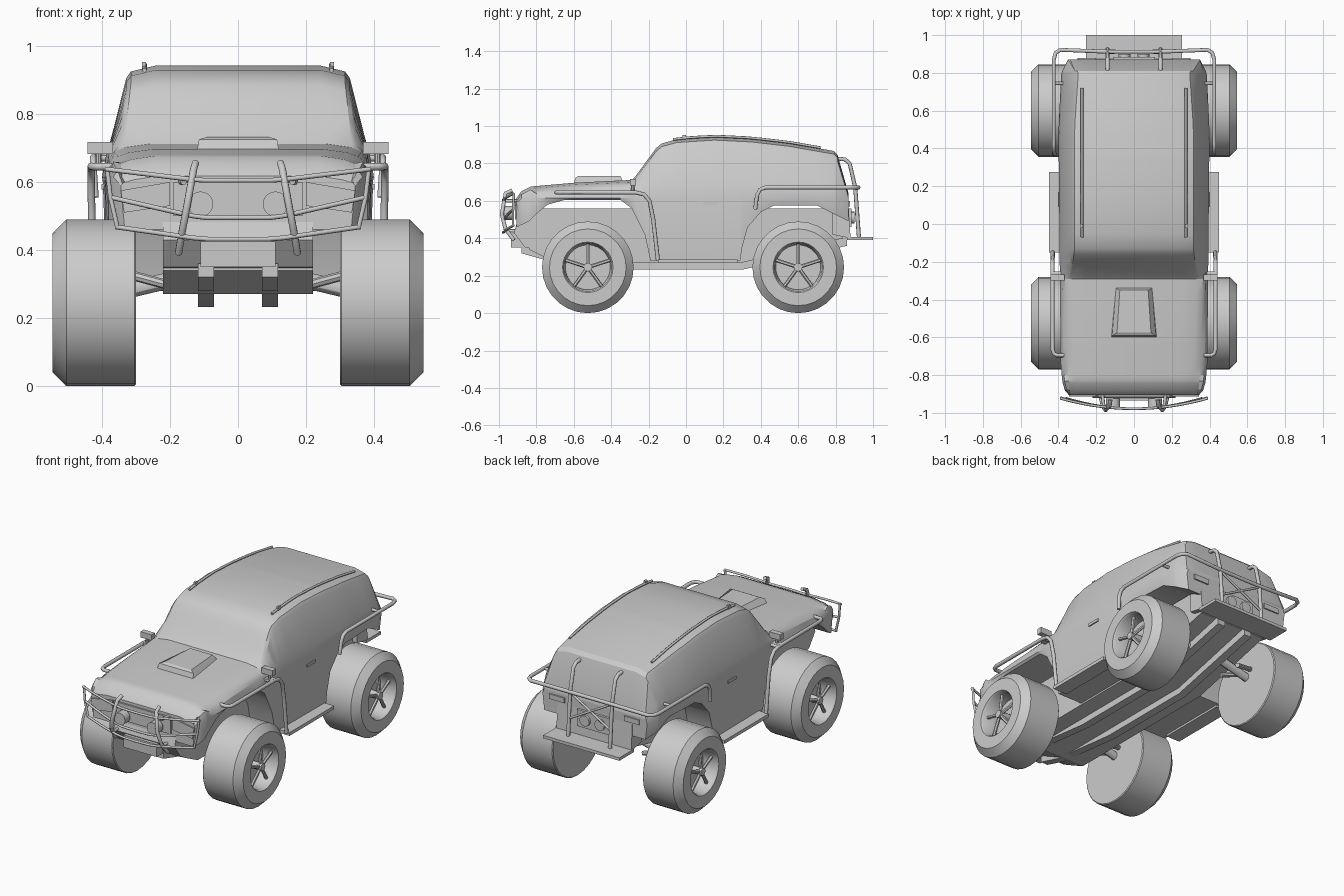
import bpy, bmesh, math
from mathutils import Vector, Matrix

if "Cube" in bpy.data.objects:
    bpy.data.objects.remove(bpy.data.objects["Cube"], do_unlink=True)

grey = bpy.data.materials.new("plain_grey")
grey.use_nodes = True
COLOUR = (0.6, 0.6, 0.6, 1)
grey.diffuse_color = COLOUR
grey.node_tree.nodes["Principled BSDF"].inputs["Base Color"].default_value = COLOUR


def finish(name, bm, angle=30):
    bmesh.ops.recalc_face_normals(bm, faces=bm.faces)
    mesh = bpy.data.meshes.new(name)
    bm.to_mesh(mesh)
    bm.free()
    mesh.materials.append(grey)
    ob = bpy.data.objects.new(name, mesh)
    bpy.context.collection.objects.link(ob)
    bpy.ops.object.select_all(action='DESELECT')
    ob.select_set(True)
    bpy.context.view_layer.objects.active = ob
    bpy.ops.object.shade_smooth_by_angle(angle=math.radians(angle))
    return ob


def skin(name, rings, angle=30):
    """Join equal closed rings of points and cap both ends."""
    bm = bmesh.new()
    loops = [[bm.verts.new(p) for p in r] for r in rings]
    n = len(loops[0])
    for a, b in zip(loops, loops[1:]):
        for i in range(n):
            j = (i + 1) % n
            bm.faces.new((a[i], a[j], b[j], b[i]))
    bm.faces.new(loops[0])
    bm.faces.new(loops[-1])
    return finish(name, bm, angle)


def slab(name, x0, x1, profile):
    """Side profile of (y, z) points stretched from x0 to x1."""
    return skin(name, [[(x, y, z) for y, z in profile] for x in (x0, x1)], 20)


def box(name, x0, x1, y0, y1, z0, z1):
    return slab(name, x0, x1, [(y0, z0), (y1, z0), (y1, z1), (y0, z1)])


def tube(name, pts, r=0.009, closed=False):
    curve = bpy.data.curves.new(name, 'CURVE')
    curve.dimensions = '3D'
    curve.bevel_depth = r
    curve.bevel_resolution = 2
    curve.use_fill_caps = True
    sp = curve.splines.new('POLY')
    sp.points.add(len(pts) - 1)
    sp.use_cyclic_u = closed
    for p, co in zip(sp.points, pts):
        p.co = (*co, 1)
    curve.materials.append(grey)
    bpy.context.collection.objects.link(bpy.data.objects.new(name, curve))


def mirrored(pts, s):
    return [(s * x, y, z) for x, y, z in pts]


def rod(name, a, b, r, sides=16):
    a, b = Vector(a), Vector(b)
    bm = bmesh.new()
    turn = (b - a).to_track_quat('Z', 'Y').to_matrix().to_4x4()
    bmesh.ops.create_cone(bm, cap_ends=True, segments=sides, radius1=r, radius2=r,
                          depth=(b - a).length, matrix=Matrix.Translation((a + b) / 2) @ turn)
    return finish(name, bm)


def interp(table, y):
    for (y0, a), (y1, b) in zip(table, table[1:]):
        if y <= y1:
            return a + (b - a) * max(0, (y - y0) / (y1 - y0))
    return table[-1][1]


# Body: cross-sections driven by top line, underside line and widths
top = [(-.905, .62), (-.88, .655), (-.83, .68), (-.6, .70), (-.29, .715), (-.27, .735),
       (-.16, .885), (-.13, .91), (-.05, .932), (.15, .945), (.35, .935), (.55, .912),
       (.79, .87), (.81, .85), (.87, .64)]
under = [(-.905, .46), (-.84, .49), (-.8, .53), (-.74, .58), (-.65, .605), (-.35, .605),
         (-.29, .56), (-.22, .42), (-.19, .28), (.29, .28), (.30, .35), (.33, .46),
         (.4, .54), (.47, .575), (.7, .575), (.79, .53), (.87, .49)]
shoulder = [(-.905, .32), (-.83, .325), (-.28, .345), (-.14, .325), (.5, .325), (.8, .305), (.87, .33)]
waist = [(-.905, .345), (-.87, .375), (-.75, .388), (.5, .40), (.8, .385), (.87, .35)]
rings = []
for y in sorted({t[0] for t in top + under}):
    t, u, sh, w = (interp(k, y) for k in (top, under, shoulder, waist))
    crease = max(.615, u + .004) if t > .64 else .59
    belt = min(.68, t - .045) if t > .68 else t - .02
    belt = max(belt, crease + .004)
    cabin = min(1, max(0, (t - .715) / .15))
    half = [(sh * .75, t - .003), (sh - .01, t - .014 - .006 * cabin),
            (sh + (.004 if cabin else .02), t - .025 - .015 * cabin),
            (w - .012, belt), (w, crease), (w - .012, u)]
    rings.append([(x, y, z) for x, z in half] + [(-x, y, z) for x, z in reversed(half)])
skin("body_shell", rings, 28)

# Nose panels and bumper
box("grille", -.19, .19, -.915, -.9, .5, .6)
slab("front_bumper", -.22, .22, [(-.92, .43), (-.86, .35), (-.72, .33), (-.72, .5), (-.9, .5)])
box("winch_cover", -.11, .11, -.935, -.85, .35, .425)
for s in (1, -1):
    skin("headlight", [[(s * x, y, z) for x, z in ((.2, .53), (.335, .51), (.345, .575), (.2, .6))]
                       for y in (-.9, -.913)])
    rod("driving_light", (s * .11, -.975, .535), (s * .11, -.925, .535), .037, 20)

# Hood scoop
scoop = [(.12, -.6, .695), (.115, -.59, .725), (.09, -.575, .733), (.075, -.35, .734), (.095, -.34, .71)]
skin("hood_scoop", [mirrored(scoop, s) for s in (1, -1)], 20)

# Chassis with raised ends, floor pan and rear step
for s in (1, -1):
    slab("frame_rail", s * .07, s * .118, [(-.88, .32), (-.74, .28), (-.3, .232), (.3, .232), (.86, .36),
                                           (.86, .42), (.3, .30), (-.3, .30), (-.88, .36)])
slab("floor_pan", -.22, .22, [(-.84, .34), (-.7, .27), (.3, .27), (.84, .40), (.84, .56), (-.84, .56)])
box("rear_step", -.255, .255, .86, 1, .39, .408)
slab("rear_valance", -.25, .25, [(.78, .42), (.88, .40), (.87, .56), (.78, .56)])
box("rear_light_panel", -.11, .11, .85, .885, .46, .56)

# Lathe profile of the tyre and sunken rim: (radius, distance from centre line)
PROFILE = [(.24, .30), (.245, .305), (.245, .505), (.205, .545), (.135, .545),
           (.128, .535), (.12, .45)]
SIDES = 28


def wheel(s, cy):
    cz = .245

    def spot(x, r, a):
        return (s * x, cy + r * math.cos(a), cz + r * math.sin(a))

    skin("wheel", [[spot(x, r, math.tau * i / SIDES) for i in range(SIDES)] for r, x in PROFILE])
    rod("wheel_hub", (s * .44, cy, cz), (s * .535, cy, cz), .022, 12)
    for k in range(5):
        a = math.tau * k / 5 + math.pi / 2
        rod("wheel_spoke", spot(.52, .01, a), spot(.505, .127, a), .010, 6)
    # Axle and suspension arms
    rod("axle", (s * .1, cy, cz + .09), (s * .31, cy, cz + .04), .024, 12)
    for d in (-.07, .07):
        rod("suspension_arm", (s * .18, cy + d, .29), (s * .31, cy + d / 2, .325), .014, 8)


for s in (1, -1):
    for cy in (-.525, .60):
        wheel(s, cy)

    # Side steps, door handle and mirror
    a, b = sorted((s * .36, s * .45))
    box("side_step", a, b, -.15, .275, .268, .288)
    box("door_handle", *sorted((s * .38, s * .402)), .09, .17, .578, .594)
    box("mirror", *sorted((s * .368, s * .442)), -.30, -.268, .682, .717)
    box("mirror_bracket", *sorted((s * .35, s * .435)), -.30, -.26, .64, .655)
    rod("mirror_stalk", (s * .41, -.284, .645), (s * .41, -.284, .69), .009, 8)

    # Front fender guard
    tube("fender_guard", mirrored([(.37, -.695, .645), (.41, -.695, .645), (.425, -.685, .645),
                                   (.432, -.66, .646), (.432, -.27, .645), (.432, -.225, .635),
                                   (.432, -.195, .60), (.43, -.175, .50), (.43, -.15, .28)], s), .011)
    tube("guard_mount", mirrored([(.37, -.26, .645), (.432, -.26, .645)], s))

    # Roof rails following the roof line
    ys = [-.07 + .79 * i / 10 for i in range(11)]
    tube("roof_rail", [(s * .275, y, interp(top, y) + .002) for y in ys], .007)
    box("roof_rail_end", *sorted((s * .27, s * .283)), -.02, .0, .93, .953)

    # Rear guard uprights and lamps
    tube("rear_upright", mirrored([(.14, .81, .825), (.14, .85, .822), (.14, .875, .80),
                                   (.14, .905, .67), (.14, .925, .40)], s), .011)
    tube("rear_brace", mirrored([(.14, .907, .665), (-.14, .917, .51)], s), .007)
    rod("rear_lamp", (s * .05, .87, .51), (s * .05, .9, .51), .032)
    box("tail_light", *sorted((s * .2, s * .3)), .85, .878, .57, .60)
    tube("rear_guard_mount", mirrored([(.37, .745, .67), (.425, .745, .67)], s))

    # Bull bar uprights and mounts
    tube("bull_bar_upright", mirrored([(.125, -.93, .655), (.13, -.965, .64), (.15, -.985, .53),
                                       (.165, -.965, .45), (.175, -.92, .39)], s), .011)
    for z in (.44, .6):
        tube("bull_bar_mount", mirrored([(.17, -.88, z), (.16, -.965, z)], s))

# Rear guard wrapping round the tail
half = [(.42, .37, .555), (.425, .38, .63), (.425, .395, .66), (.425, .425, .672), (.425, .87, .672),
        (.415, .905, .672), (.39, .922, .672), (.14, .912, .668)]
tube("rear_guard", half + mirrored(half, -1)[::-1], .011)

# Bull bar cross tubes, bowed forward and dipping in the middle
for wide, outer, inner in ((.39, .638, .605), (.375, .555, .495), (.36, .468, .432)):
    pts = []
    for i in range(-8, 9):
        u = i / 8
        drop = max(0, (abs(u) - .3) / .7)
        pts.append((wide * u, -.978 + .055 * u * u, inner + (outer - inner) * drop))
    tube("bull_bar_tube", pts, .007)
for s in (1, -1):
    tube("bull_bar_end", mirrored([(.385, -.92, .64), (.375, -.925, .555), (.355, -.925, .468)], s), .007)
